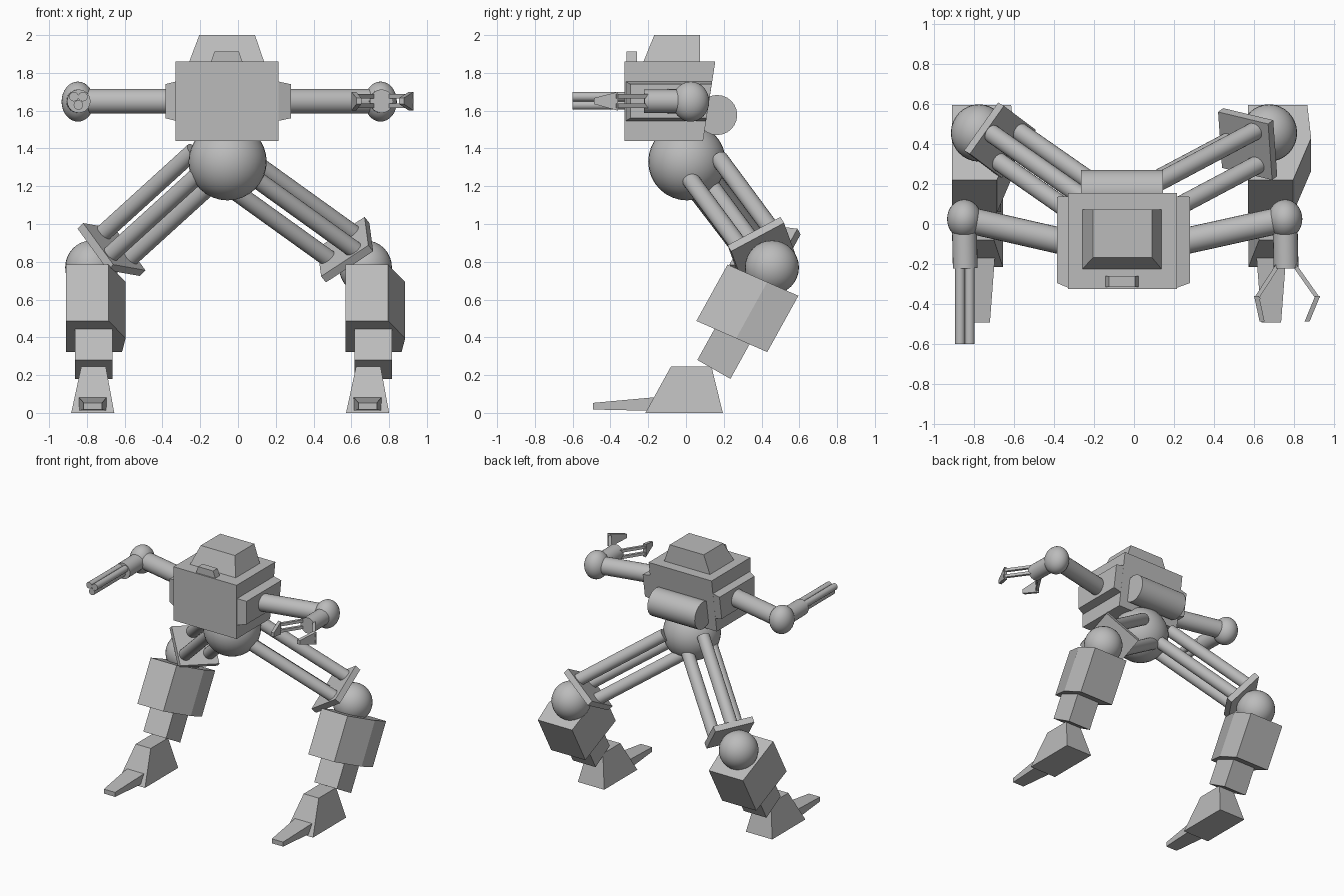
import bpy, bmesh
from mathutils import Vector, Matrix

cube = bpy.data.objects.get("Cube")
if cube:
    bpy.data.objects.remove(cube, do_unlink=True)

grey = bpy.data.materials.new("plain_grey")
grey.use_nodes = True
grey.diffuse_color = (0.5, 0.5, 0.5, 1)
grey.node_tree.nodes["Principled BSDF"].inputs["Base Color"].default_value = (0.5, 0.5, 0.5, 1)


def loft(name, ring_a, ring_b):
    """Solid with flat faces between two rings of equal length."""
    bm = bmesh.new()
    a = [bm.verts.new(p) for p in ring_a]
    b = [bm.verts.new(p) for p in ring_b]
    bm.faces.new(a)
    bm.faces.new(b[::-1])
    for i in range(len(a)):
        j = (i + 1) % len(a)
        bm.faces.new((a[j], a[i], b[i], b[j]))
    bmesh.ops.recalc_face_normals(bm, faces=bm.faces)
    mesh = bpy.data.meshes.new(name)
    bm.to_mesh(mesh)
    bm.free()
    mesh.materials.append(grey)
    obj = bpy.data.objects.new(name, mesh)
    bpy.context.collection.objects.link(obj)
    return obj


def rect_z(x0, x1, y0, y1, z):
    return [(x0, y0, z), (x1, y0, z), (x1, y1, z), (x0, y1, z)]


def rect_y(x0, x1, z0, z1, y):
    return [(x0, y, z0), (x1, y, z0), (x1, y, z1), (x0, y, z1)]


def at_x(profile, x):
    return [(x, y, z) for y, z in profile]


def finish(name):
    obj = bpy.context.object
    obj.name = name
    obj.data.materials.append(grey)
    bpy.ops.object.shade_smooth_by_angle()
    return obj


def ball(name, centre, size):
    bpy.ops.mesh.primitive_uv_sphere_add(segments=32, ring_count=16, radius=1, location=centre)
    bpy.context.object.scale = size
    return finish(name)


def rod(name, start, end, radius, sides=24):
    start, end = Vector(start), Vector(end)
    axis = end - start
    bpy.ops.mesh.primitive_cylinder_add(vertices=sides, radius=radius, depth=axis.length,
                                        location=(start + end) / 2,
                                        rotation=axis.to_track_quat('Z', 'Y').to_euler())
    return finish(name)


# Torso, side pods, cabin, sensor, rear drum and pelvis
hull = [(-0.325, 1.44), (0.09, 1.44), (0.155, 1.86), (-0.325, 1.86)]
loft("torso", at_x(hull, -0.33), at_x(hull, 0.215))
pod_in = [(-0.32, 1.545), (0.106, 1.545), (0.138, 1.755), (-0.32, 1.755)]
pod_out = [(-0.295, 1.56), (0.108, 1.56), (0.136, 1.74), (-0.295, 1.74)]
for side, inner, outer in (("right", -0.325, -0.385), ("left", 0.21, 0.28)):
    loft(side + "_side_pod", at_x(pod_in, inner), at_x(pod_out, outer))
loft("cabin", rect_z(-0.258, 0.138, -0.225, 0.073, 1.86), rect_z(-0.205, 0.09, -0.168, 0.073, 2.0))
loft("sensor", rect_z(-0.145, 0.025, -0.315, -0.26, 1.855), rect_z(-0.125, 0.005, -0.315, -0.26, 1.912))
rod("rear_drum", (-0.265, 0.165, 1.577), (0.145, 0.165, 1.577), 0.106)
ball("pelvis", (-0.055, 0.005, 1.33), (0.207, 0.205, 0.205))

# Arms
for side, shoulder, elbow in (("right", -0.3, -0.848), ("left", 0.19, 0.755)):
    ball(side + "_elbow", (elbow, 0.025, 1.648), (0.086, 0.098, 0.106))
    rod(side + "_upper_arm", (shoulder, -0.1, 1.65), (elbow, 0.025, 1.65), 0.066)
    fore = rod(side + "_forearm", (elbow, 0, 1.65), (elbow + 0.005, -0.222, 1.65), 0.062)

# Triple barrels on the right forearm
for dx, dz in ((-0.024, 0.024), (0.024, 0.024), (0, -0.02)):
    rod("barrel", (-0.845 + dx, -0.2, 1.65 + dz), (-0.845 + dx, -0.6, 1.65 + dz), 0.025, 16)

# Claw on the left forearm: twin prongs and a pointed tip on each finger
for root, knuckle, tip, t in ((0.71, 0.6, 0.64, 0.025), (0.81, 0.93, 0.865, -0.025)):
    for z in (1.615, 1.665):
        loft("claw_prong", rect_y(root, root + t, z, z + 0.022, -0.2),
             rect_y(knuckle, knuckle + t, z, z + 0.022, -0.37))
    loft("claw_tip", rect_y(knuckle, knuckle + t, 1.6, 1.7, -0.36),
         rect_y(tip - t / 2, tip + t / 2, 1.635, 1.667, -0.487))

# Thighs: three rods ending in a square plate
thighs = (
    ("left", (0.555, 0.39, 0.88), (0.745, 0.395, -0.535),
     (-0.02, 0.28, 0.15), (0.25, -0.06, 0.165), ((0, -0.34), (0.3, 0.2), (-0.3, 0.2))),
    ("right", (-0.655, 0.41, 0.88), (-0.66, 0.46, -0.6),
     (-0.16, 0.12, 0.22), (0.17, 0.24, -0.03), ((0.34, 0), (-0.22, 0.31), (-0.22, -0.31))),
)
for side, centre, along, e1, e2, spots in thighs:
    centre, along, e1, e2 = map(Vector, (centre, along, e1, e2))
    normal = e1.cross(e2).normalized()
    if normal.z > 0:
        normal.negate()
    face = [centre + e1 * a + e2 * b for a, b in ((.5, .5), (.5, -.5), (-.5, -.5), (-.5, .5))]
    loft(side + "_thigh_plate", face, [p + normal * 0.045 for p in face])
    for a, b in spots:
        end = centre + e1 * a + e2 * b
        rod(side + "_thigh_rod", end - along * 0.72, end + along * 0.02, 0.046)

# Lower legs
for side, knee_dx, shin_dx, foot_dx in (("left", 0, 0, 0), ("right", -1.45, -1.48, -1.455)):
    ball(side + "_knee", (0.675 + knee_dx, 0.455, 0.77), (0.14, 0.143, 0.143))

    # Shin block with a ridge along its +x face
    outline = ((0.57, 0), (0.795, 0), (0.885, 0.56), (0.866, 1), (0.57, 1))
    top = [Vector((x + shin_dx, 0.22 + 0.375 * d, 0.785 - 0.165 * d)) for x, d in outline]
    down = Vector((0, -0.165, -0.298))
    loft(side + "_shin", top, [p + down for p in top])

    ankle = [Vector((x + shin_dx, y, z)) for x, y, z in
             ((0.618, 0.06, 0.28), (0.815, 0.06, 0.28), (0.815, 0.235, 0.18), (0.618, 0.235, 0.18))]
    loft(side + "_ankle", ankle, [p - down * 0.8 for p in ankle])

    f = foot_dx
    loft(side + "_foot", rect_z(0.572 + f, 0.8 + f, -0.215, 0.195, 0),
         rect_z(0.625 + f, 0.755 + f, -0.08, 0.135, 0.245))
    loft(side + "_toe", rect_y(0.61 + f, 0.762 + f, 0.01, 0.085, -0.14),
         rect_y(0.638 + f, 0.735 + f, 0.018, 0.053, -0.492))
